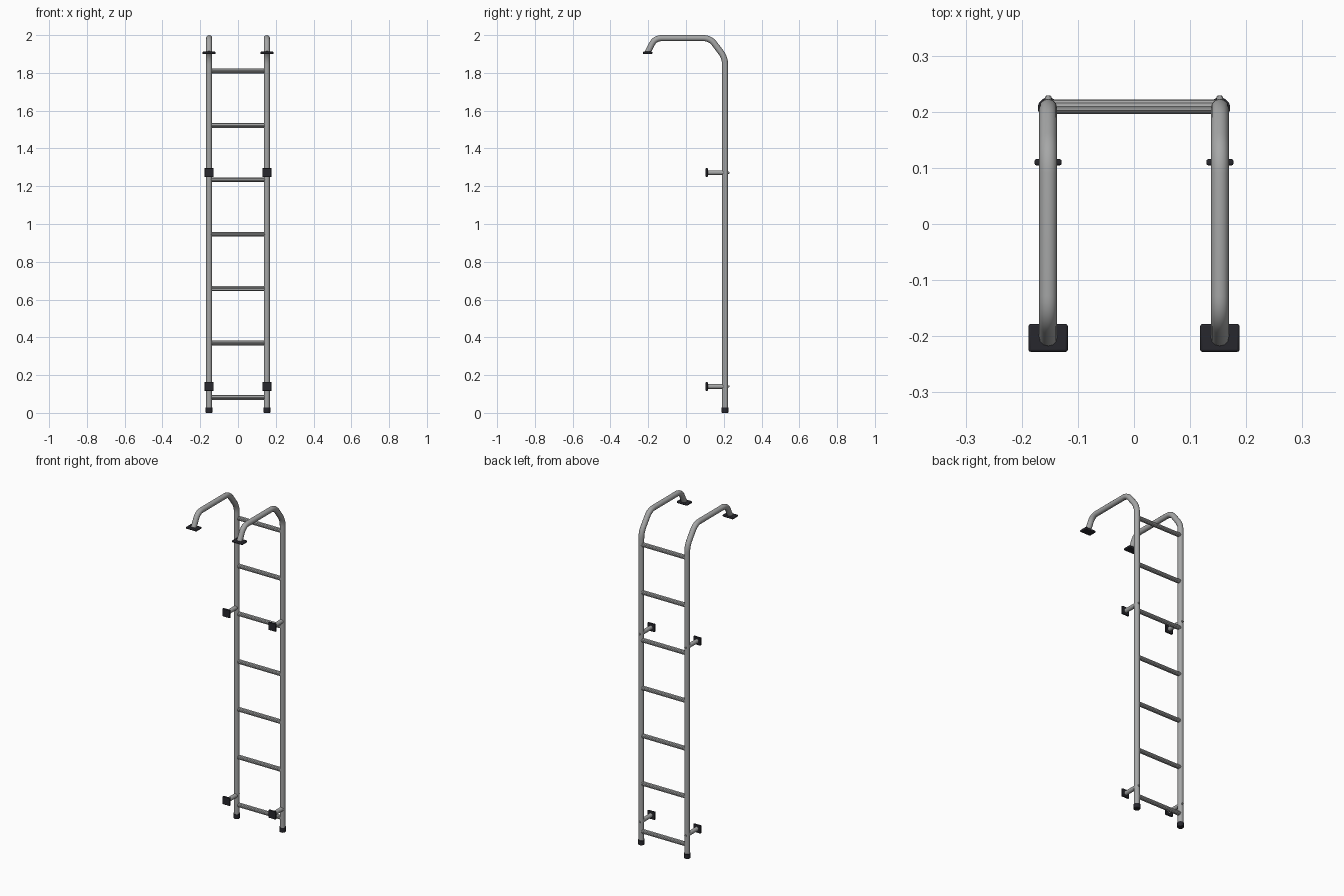
import bpy, bmesh, math
from mathutils import Vector, Matrix

if "Cube" in bpy.data.objects:
    bpy.data.objects.remove(bpy.data.objects["Cube"])


def material(name, color):
    m = bpy.data.materials.new(name)
    m.use_nodes = True
    m.diffuse_color = (*color, 1)
    m.node_tree.nodes["Principled BSDF"].inputs["Base Color"].default_value = (*color, 1)
    return m


METAL = material("brushed grey metal", (0.38, 0.385, 0.385))
RUBBER = material("black rubber", (0.02, 0.02, 0.026))

RAIL_X, RAIL_Y = 0.153, 0.207


def finish(obj, mat, smooth=True):
    obj.data.materials.clear()
    obj.data.materials.append(mat)
    bpy.ops.object.select_all(action="DESELECT")
    obj.select_set(True)
    bpy.context.view_layer.objects.active = obj
    if smooth:
        bpy.ops.object.shade_smooth_by_angle(angle=math.radians(35))


def rod(name, start, end, radius, mat, sides=20, groove=0.0, bevel=0.0):
    """Capped rod between two points; groove pulls in every other edge."""
    start, end = Vector(start), Vector(end)
    axis = end - start
    bm = bmesh.new()
    bmesh.ops.create_cone(bm, cap_ends=True, segments=sides, radius1=radius,
                          radius2=radius, depth=axis.length)
    for v in bm.verts:
        angle = math.atan2(v.co.y, v.co.x)
        if groove and round(angle / math.tau * sides) % 2:
            v.co.xy *= 1 - groove
    if bevel:
        rims = [e for e in bm.edges if abs(e.verts[0].co.z - e.verts[1].co.z) < 1e-5]
        bmesh.ops.bevel(bm, geom=rims, offset=bevel, segments=2, affect="EDGES")
    turn = axis.to_track_quat("Z", "Y").to_matrix().to_4x4()
    bm.transform(Matrix.Translation((start + end) / 2) @ turn)
    mesh = bpy.data.meshes.new(name)
    bm.to_mesh(mesh)
    bm.free()
    obj = bpy.data.objects.new(name, mesh)
    bpy.context.collection.objects.link(obj)
    finish(obj, mat, smooth=not groove)


def pad(name, centre, size, bevel):
    bpy.ops.mesh.primitive_cube_add(size=1, location=centre)
    obj = bpy.context.object
    obj.name = name
    obj.data.transform(Matrix.Diagonal((*size, 1)))
    mod = obj.modifiers.new("rounded edges", "BEVEL")
    mod.width, mod.segments = bevel, 2
    finish(obj, RUBBER)


def rounded_path(corners, cut, steps=7):
    """Replace each inner corner with a smooth quadratic bend."""
    pts = [Vector(corners[0])]
    for a, b, c in zip(corners, corners[1:], corners[2:]):
        a, b, c = Vector(a), Vector(b), Vector(c)
        p, q = b + (a - b).normalized() * cut, b + (c - b).normalized() * cut
        for i in range(steps + 1):
            t = i / steps
            pts.append(p * (1 - t) ** 2 + b * 2 * t * (1 - t) + q * t * t)
    return pts + [Vector(corners[-1])]


def rail(name, x):
    curve = bpy.data.curves.new(name, "CURVE")
    curve.dimensions = "3D"
    curve.bevel_depth = 0.016
    curve.bevel_resolution = 4
    curve.use_fill_caps = True
    pts = rounded_path([(x, RAIL_Y, 0.005), (x, RAIL_Y, 1.88), (x, 0.128, 1.984),
                        (x, -0.165, 1.984), (x, -0.203, 1.908)], 0.037)
    spline = curve.splines.new("POLY")
    spline.points.add(len(pts) - 1)
    for sp, p in zip(spline.points, pts):
        sp.co = (*p, 1)
    obj = bpy.data.objects.new(name, curve)
    bpy.context.collection.objects.link(obj)
    bpy.ops.object.select_all(action="DESELECT")
    obj.select_set(True)
    bpy.context.view_layer.objects.active = obj
    bpy.ops.object.convert(target="MESH")
    finish(bpy.context.object, METAL)


# Side rails with feet, top hooks and wall brackets
for side, sign in (("left", 1), ("right", -1)):
    x = sign * RAIL_X
    rail(side + "_rail", x)
    rod(side + "_foot", (x, RAIL_Y, 0), (x, RAIL_Y, 0.032), 0.0185, RUBBER, bevel=0.003)
    pad(side + "_hook_pad", (x, -0.203, 1.906), (0.07, 0.05, 0.012), 0.004)
    for level, z in (("lower", 0.14), ("upper", 1.272)):
        label = f"{side}_{level}_bracket"
        rod(label + "_tube", (x, 0.112, z), (x, RAIL_Y, z), 0.0125, METAL)
        pad(label + "_pad", (x, 0.11, z), (0.048, 0.011, 0.048), 0.003)
        rod(label + "_bolt", (x, RAIL_Y, z), (x, 0.229, z), 0.006, METAL, sides=12, bevel=0.002)

# Grooved rungs
for i in range(7):
    z = 0.082 + i * 0.288
    rod(f"rung_{i + 1}", (-RAIL_X, RAIL_Y + 0.002, z), (RAIL_X, RAIL_Y + 0.002, z),
        0.0128, METAL, sides=24, groove=0.07)
